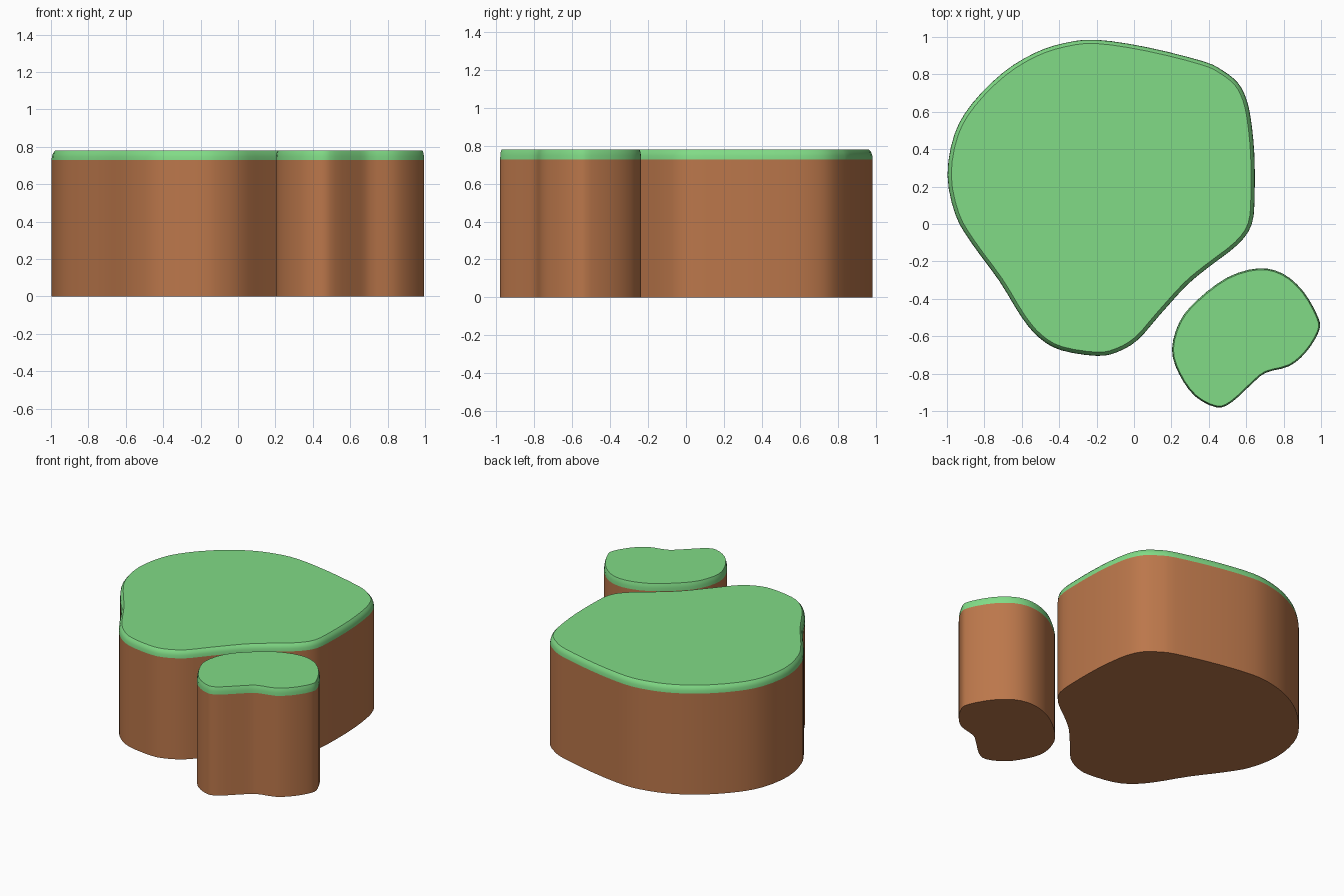
import bpy, bmesh
from mathutils import Vector

if "Cube" in bpy.data.objects:
    bpy.data.objects.remove(bpy.data.objects["Cube"])


def material(name, color):
    m = bpy.data.materials.new(name)
    m.diffuse_color = (*color, 1.0)
    m.use_nodes = True
    m.node_tree.nodes["Principled BSDF"].inputs["Base Color"].default_value = m.diffuse_color
    return m


SOIL = material("soil_brown", (0.50, 0.185, 0.070))
GRASS = material("grass_green", (0.22, 0.71, 0.24))

# Clockwise outlines seen from above
LARGE = [(-.20, .985), (.07, .945), (.37, .87), (.475, .82), (.555, .755), (.60, .67), (.625, .56),
         (.643, .38), (.645, .16), (.63, 0), (.555, -.11), (.40, -.23), (.28, -.33),
         (.135, -.49), (.02, -.62), (-.09, -.685), (-.20, -.705), (-.39, -.675),
         (-.505, -.61), (-.60, -.50), (-.72, -.305), (-.87, -.10), (-.955, .05),
         (-.997, .26), (-.96, .48), (-.865, .645), (-.70, .81), (-.53, .915), (-.37, .968)]
SMALL = [(.665, -.237), (.795, -.265), (.905, -.36), (.985, -.50), (.988, -.575),
         (.92, -.685), (.83, -.76), (.705, -.795), (.63, -.855), (.52, -.955),
         (.44, -.98), (.325, -.92), (.24, -.80), (.203, -.67), (.245, -.52),
         (.34, -.405), (.50, -.285)]


def smooth_outline(pts, steps=3):
    """Closed Catmull-Rom curve, returned counter-clockwise."""
    p = [Vector(q) for q in reversed(pts)]
    n, out = len(p), []
    for i in range(n):
        a, b, c, d = p[i - 1], p[i], p[(i + 1) % n], p[(i + 2) % n]
        for k in range(steps):
            t = k / steps
            out.append(0.5 * (2 * b + (c - a) * t + (2 * a - 5 * b + 4 * c - d) * t * t
                              + (3 * b - a - 3 * c + d) * t ** 3))
    return out


def inset(pts, dist):
    out = []
    for i, q in enumerate(pts):
        t = (pts[(i + 1) % len(pts)] - pts[i - 1]).normalized()
        out.append(q + Vector((-t.y, t.x)) * dist)
    return out


def loft(name, outline, profile, mat, bottom=False, top=False):
    """Stack inset copies of the outline; profile is (inset, z)."""
    bm = bmesh.new()
    rings = [[bm.verts.new((q.x, q.y, z)) for q in inset(outline, d)] for d, z in profile]
    n = len(outline)
    for lo, hi in zip(rings, rings[1:]):
        for i in range(n):
            j = (i + 1) % n
            bm.faces.new((lo[i], lo[j], hi[j], hi[i])).smooth = True
    if bottom:
        bm.faces.new(rings[0][::-1])
    if top:
        bm.faces.new(rings[-1])
    # Crisp borders around the flat caps
    for e in bm.edges:
        if any(not f.smooth for f in e.link_faces):
            e.smooth = False
    me = bpy.data.meshes.new(name)
    bm.to_mesh(me)
    bm.free()
    me.materials.append(mat)
    ob = bpy.data.objects.new(name, me)
    bpy.context.collection.objects.link(ob)


# Each mound: earth wall plus grass cap with a rounded rim
for name, pts, rim in (("large", LARGE, 0.02), ("small", SMALL, 0.008)):
    outline = smooth_outline(pts)
    loft(name + "_soil", outline, [(0, 0), (0, 0.728)], SOIL, bottom=True)
    loft(name + "_grass", outline,
         [(0, 0.728), (rim * 0.1, 0.748), (rim * 0.4, 0.766), (rim, 0.78)],
         GRASS, top=True)
